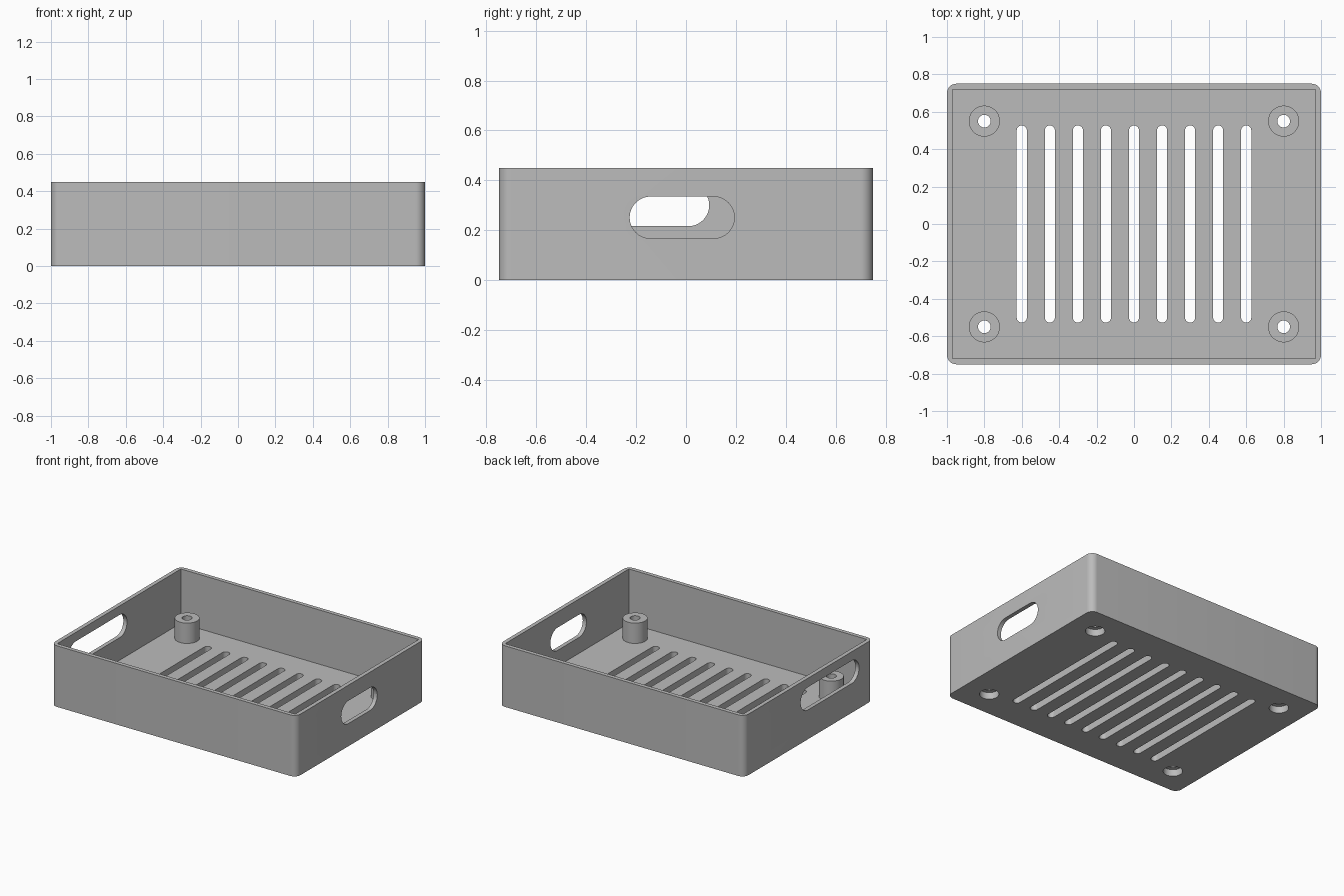
import bpy, bmesh
from math import pi, cos, sin
from mathutils import Matrix

if "Cube" in bpy.data.objects:
    bpy.data.objects.remove(bpy.data.objects["Cube"])

LENGTH, WIDTH, HEIGHT = 2.0, 1.5, 0.45
WALL, FLOOR = 0.03, 0.05

grey = bpy.data.materials.new("plain grey")
grey.use_nodes = True
grey.diffuse_color = (0.5, 0.5, 0.5, 1)
grey.node_tree.nodes["Principled BSDF"].inputs["Base Color"].default_value = (0.5, 0.5, 0.5, 1)


def rounded(w, d, r, steps=10):
    """Outline of a rounded rectangle centred on the origin."""
    points = []
    for i, (sx, sy) in enumerate([(1, 1), (-1, 1), (-1, -1), (1, -1)]):
        for s in range(steps + 1):
            a = (i + s / steps) * pi / 2
            points.append((sx * (w / 2 - r) + r * cos(a), sy * (d / 2 - r) + r * sin(a)))
    return points


def prism(name, outline, low, high, place=Matrix()):
    """Solid made by raising an outline from low to high."""
    bm = bmesh.new()
    face = bm.faces.new([bm.verts.new((x, y, low)) for x, y in outline])
    top = bmesh.ops.extrude_face_region(bm, geom=[face])["geom"]
    verts = [v for v in top if isinstance(v, bmesh.types.BMVert)]
    bmesh.ops.translate(bm, verts=verts, vec=(0, 0, high - low))
    bmesh.ops.remove_doubles(bm, verts=bm.verts, dist=1e-5)
    bmesh.ops.recalc_face_normals(bm, faces=bm.faces)
    bm.transform(place)
    mesh = bpy.data.meshes.new(name)
    bm.to_mesh(mesh)
    bm.free()
    obj = bpy.data.objects.new(name, mesh)
    bpy.context.collection.objects.link(obj)
    return obj


def combine(target, tool, operation="DIFFERENCE"):
    """Apply a boolean and discard the tool."""
    mod = target.modifiers.new("boolean", "BOOLEAN")
    mod.operation, mod.solver, mod.object = operation, "EXACT", tool
    bpy.context.view_layer.update()
    graph = bpy.context.evaluated_depsgraph_get()
    mesh = bpy.data.meshes.new_from_object(target.evaluated_get(graph))
    target.modifiers.clear()
    target.data = mesh
    bpy.data.objects.remove(tool)


def circle(r):
    return [(r * cos(i * pi / 20), r * sin(i * pi / 20)) for i in range(40)]


# Open tray with rounded outer corners and square inner corners
tray = prism("tray", rounded(LENGTH, WIDTH, 0.05), 0, HEIGHT)
w, d = LENGTH / 2 - WALL, WIDTH / 2 - WALL
combine(tray, prism("cavity", [(w, d), (-w, d), (-w, -d), (w, -d)], FLOOR, 1))

# Row of ventilation slots in the floor
for i in range(-4, 5):
    place = Matrix.Translation((i * 0.15, 0, 0))
    combine(tray, prism("vent", rounded(0.054, 1.054, 0.0269), -0.1, 0.1, place))

# Screw posts with through bores and recesses underneath
for x in (-0.8, 0.8):
    for y in (-0.55, 0.55):
        place = Matrix.Translation((x, y, 0))
        combine(tray, prism("post", circle(0.083), 0.02, 0.2, place), "UNION")
        combine(tray, prism("bore", circle(0.034), -0.1, 0.3, place))
        combine(tray, prism("recess", circle(0.065), -0.1, 0.05, place))

# Hand openings in the end walls: (x, y, z, length)
for x, y, z, length in [(1, -0.016, 0.251, 0.42), (-1, -0.247, 0.3, 0.68)]:
    place = Matrix.Translation((x, y, z)) @ Matrix.Rotation(pi / 2, 4, "Y")
    combine(tray, prism("opening", rounded(0.168, length, 0.0839), -0.1, 0.1, place))

# Finish: one colour, smooth curves with sharp edges
tray.data.materials.clear()
tray.data.materials.append(grey)
for face in tray.data.polygons:
    face.material_index = 0
bpy.ops.object.select_all(action="DESELECT")
tray.select_set(True)
bpy.context.view_layer.objects.active = tray
bpy.ops.object.shade_smooth_by_angle(angle=pi / 6)
